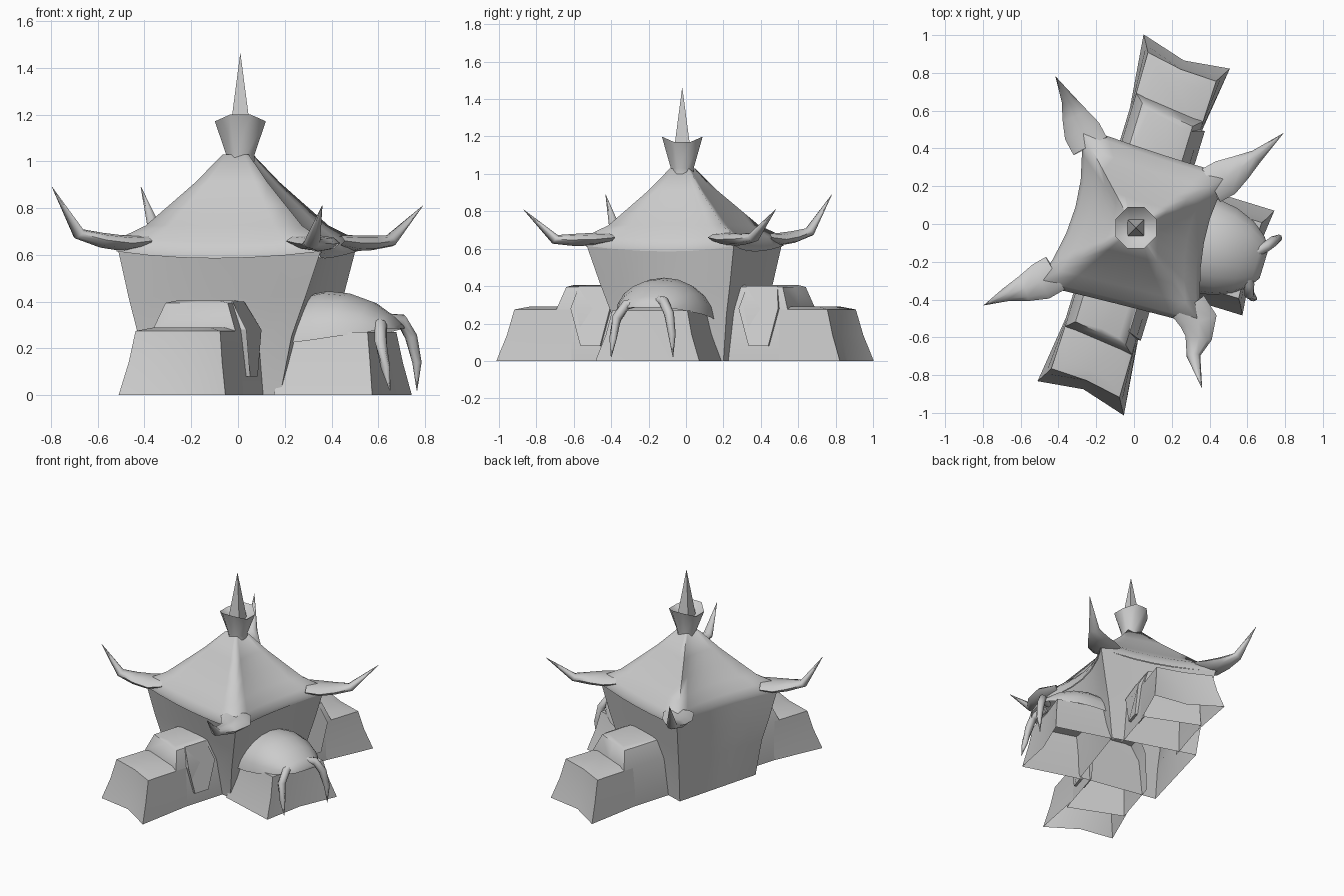
import bpy, bmesh, math
from mathutils import Vector

if "Cube" in bpy.data.objects:
    bpy.data.objects.remove(bpy.data.objects["Cube"])

stone = bpy.data.materials.new("plain grey")
stone.use_nodes = True
GREY = (0.6, 0.6, 0.6, 1)
stone.diffuse_color = GREY
stone.node_tree.nodes["Principled BSDF"].inputs["Base Color"].default_value = GREY
TURN = math.radians(-17)


def loft(name, rings, turn=0.0, angle=35, bottom=True, top=True, closed=True):
    """Skin rings of equal point count; the ends and the last side can stay open."""
    bm = bmesh.new()
    loops = [[bm.verts.new(p) for p in ring] for ring in rings]
    n = len(loops[0])
    for a, b in zip(loops, loops[1:]):
        for i in range(n if closed else n - 1):
            j = (i + 1) % n
            bm.faces.new((a[i], a[j], b[j], b[i]))
    if bottom:
        bm.faces.new(loops[0][::-1])
    if top:
        bm.faces.new(loops[-1])
    bmesh.ops.remove_doubles(bm, verts=bm.verts, dist=0.0005)
    bmesh.ops.recalc_face_normals(bm, faces=bm.faces)
    mesh = bpy.data.meshes.new(name)
    bm.to_mesh(mesh)
    bm.free()
    mesh.materials.append(stone)
    ob = bpy.data.objects.new(name, mesh)
    ob.rotation_euler.z = turn
    bpy.context.collection.objects.link(ob)
    bpy.ops.object.select_all(action="DESELECT")
    ob.select_set(True)
    bpy.context.view_layer.objects.active = ob
    bpy.ops.object.shade_smooth_by_angle(angle=math.radians(angle))


def shell(name, rings, angle=50):
    """Block standing on the ground, open below and on its buried side."""
    loft(name, rings, TURN, angle, bottom=False, closed=False)


def flat(points, z):
    return [Vector((x, y, z)) for x, y in points]


def tube(name, path, sizes, sides=8, bottom=True):
    """Tapered tube along a path; sizes are (half width, half height)."""
    path = [Vector(p) for p in path]
    rings = []
    for i, p in enumerate(path):
        d = (path[min(i + 1, len(path) - 1)] - path[max(i - 1, 0)]).normalized()
        side = d.cross(Vector((0, 0, 1))).normalized()
        up = side.cross(d)
        w, h = sizes[i]
        rings.append([p + side * w * math.cos(a) + up * h * math.sin(a)
                      for a in (math.tau * k / sides for k in range(sides))])
    loft(name, rings, angle=60, bottom=bottom)


# Four-cornered plan with edges curving inward, narrowing to the feet
corners = [Vector(c) for c in ((-.52, -.32), (.36, -.54), (.51, .26), (-.29, .52))]
feet = [Vector(f) for f in ((-.39, -.24), (.18, -.345), (.36, .2), (-.22, .385))]
mids = [Vector(m) for m in ((-.1, -.42), (.37, -.1), (.14, .37), (-.31, .09))]
centre = Vector((0, -.02))
STEPS = 6


def plan(scale, z, sag=0.0, flare=1.0):
    ring = []
    for k in range(4):
        a, b = (feet[i].lerp(corners[i], flare) for i in (k, (k + 1) % 4))
        hollow = (mids[k] - (corners[k] + corners[(k + 1) % 4]) / 2) * flare
        for i in range(STEPS):
            t = i / STEPS
            bulge = 4 * t * (1 - t)
            p = centre + (a.lerp(b, t) + hollow * bulge - centre) * scale
            ring.append(Vector((p.x, p.y, z - sag * bulge)))
    return ring


# Flared main walls and the sweeping roof
loft("main_walls", [plan(1, 0, 0, 0), plan(1, .25, 0, .27), plan(1, .42, 0, .6),
                    plan(.985, .62, .035)], bottom=False, top=False)
loft("roof", [plan(1, .615, .03), plan(1, .64, .033), plan(.94, .68, .025),
              plan(.76, .725), plan(.56, .815), plan(.35, .91), plan(.125, 1.03)],
     angle=85, bottom=False)

# Upswept roof horns flowing out of the eave corners
horns = {"front_right": ((-.68, -.375, .69), (-.795, -.43, .89)),
         "front_left": ((.315, -.70, .65), (.36, -.87, .81)),
         "back_left": ((.65, .36, .66), (.79, .48, .81)),
         "back_right": ((-.35, .66, .69), (-.415, .78, .89))}
for corner, (label, (bend, tip)) in zip(corners, horns.items()):
    inner, root = (centre + (corner - centre) * f for f in (.8, .95))
    outer = Vector((*corner, .645)).lerp(Vector(bend), .4)
    tube(label + "_roof_horn", [(*inner, .66), (*root, .65), outer, bend, tip],
         [(.1, .025), (.1, .034), (.07, .032), (.036, .027), (.001, .001)], bottom=False)


# Finial cup with an uneven rim, and the spike
def circle(r, z, sides=8, wave=0.0):
    return [Vector((.01 + r * math.cos(a), -.02 + r * math.sin(a), z + wave * math.cos(2 * a)))
            for a in (math.tau * (k + .5) / sides for k in range(sides))]


loft("finial_cup", [circle(.066, 1), circle(.066, 1.03), circle(.118, 1.185, wave=-.02),
                    circle(.05, 1.13)], angle=60, bottom=False)
loft("finial_spike", [circle(.064, 1.12, 4), circle(.001, 1.46, 4)], bottom=False)


# Stepped side wings: low outer block, taller inner block, side buttress
def block(near, far, dip, w_near, w_far, s):
    skew = .02 * s
    return [(-w_near, s * near), (-w_far, s * far + skew * s), (0, s * (far - dip)),
            (w_far, s * far - skew * s), (w_near, s * near)]


for s, label in ((1, "back"), (-1, "front")):
    far = .955 if s > 0 else .965
    shell(label + "_wing_outer", [
        flat(block(.58, far, .05, .2, .245, s), 0),
        flat(block(.58, far - .05, .035, .195, .215, s), .14),
        flat(block(.58, far - .085, .015, .19, .195, s), .275),
        flat(block(.58, far - .15, .01, .14, .13, s), .29)])
    shell(label + "_wing_inner", [
        flat(block(.25, .66, 0, .2, .2, s), 0),
        flat(block(.25, .645, 0, .19, .19, s), .28),
        flat(block(.25, .605, 0, .145, .145, s), .395),
        flat(block(.25, .58, 0, .1, .1, s), .405)])
    outline = [(.055, .08, .215), (.11, .28, .215), (.085, .40, .145)]
    outline = outline + [(-y, z, x) for y, z, x in reversed(outline)]
    loft(label + "_wing_buttress", [
        [Vector((.14, s * .47 + y, z)) for y, z, x in outline],
        [Vector((x, s * .47 + y, z)) for y, z, x in outline]], TURN, 20, bottom=False)


# Side porch with a flared base
def porch(near, far, half, dip):
    return [(near, -half - .01), (far, -half - .01), (far - dip, 0), (far, half), (near, half)]


shell("porch_base", [flat(porch(.25, .69, .285, .03), 0),
                     flat(porch(.27, .665, .235, .02), .14),
                     flat(porch(.29, .645, .205, .01), .27)])

# Rounded hood over the porch
hood = []
for x, top, half, low in ((.27, .42, .25, .22), (.4, .445, .255, .235), (.5, .435, .24, .25),
                          (.6, .40, .2, .265), (.68, .345, .14, .28), (.72, .305, .08, .285)):
    hood.append([Vector((x, -half * math.cos(a), low + (top - low) * math.sin(a)))
                 for a in (math.pi * k / 10 for k in range(11))])
loft("porch_hood", hood, TURN, 50, bottom=False, closed=False)

# Curved tusks hanging from the hood
tusk_sizes = [(.022, .022), (.027, .027), (.027, .027), (.02, .02), (.002, .002)]
tube("front_tusk", [(.59, -.22, .32), (.61, -.32, .30), (.61, -.37, .23), (.63, -.39, .12),
                    (.65, -.40, .02)], tusk_sizes)
tube("back_tusk", [(.61, -.17, .33), (.70, -.12, .32), (.74, -.09, .25), (.765, -.075, .14),
                   (.765, -.07, .02)], tusk_sizes)
